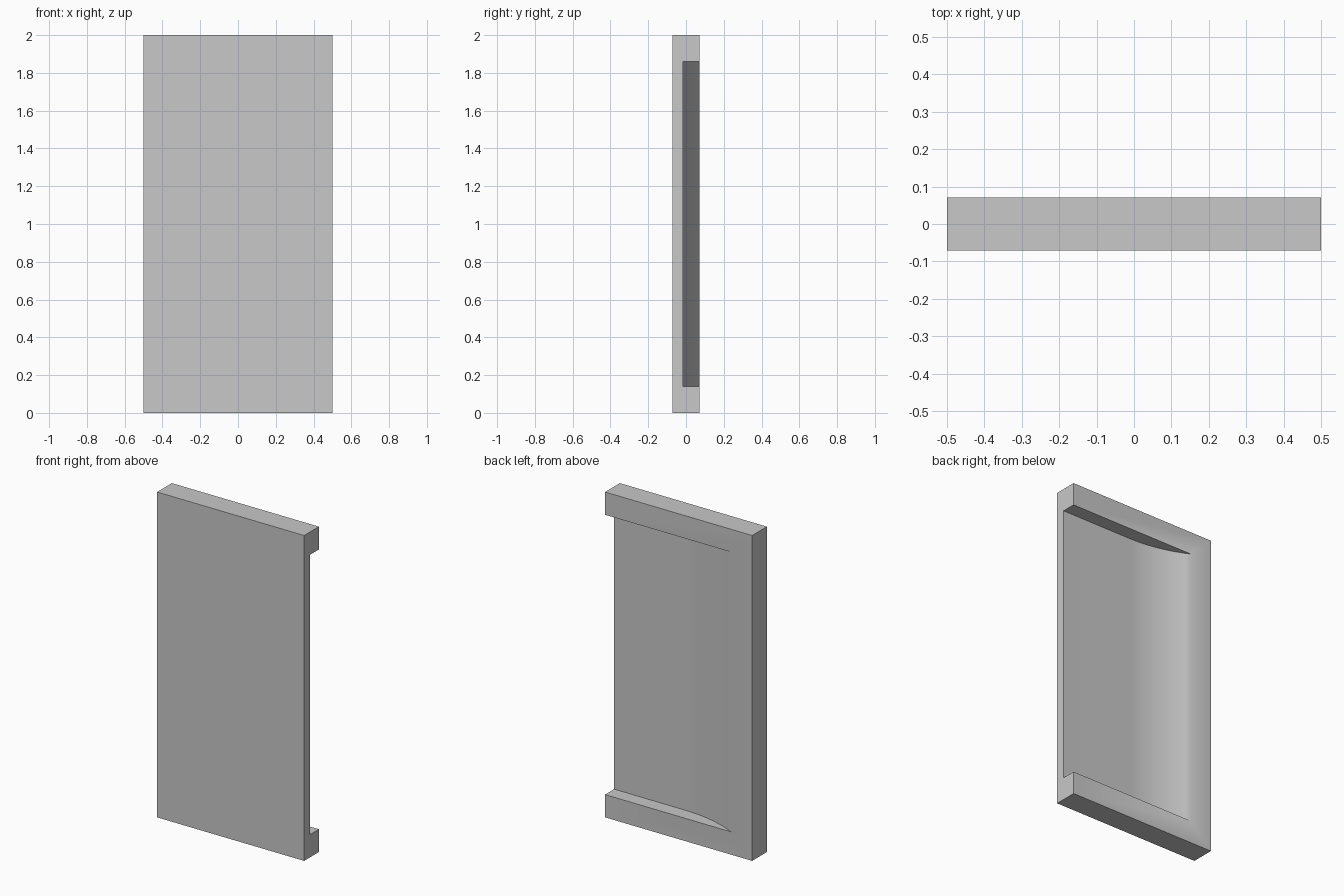
import bpy, bmesh, math

if "Cube" in bpy.data.objects:
    bpy.data.objects.remove(bpy.data.objects["Cube"], do_unlink=True)

HALF_W, HALF_T, HEIGHT = 0.5, 0.0715, 2.0   # panel size
RAIL = 0.14                                 # height of the top and bottom rails
FLOOR_Y = -0.016                            # depth of the recess floor
RIM_X, FLAT_X = -0.355, 0.015               # where the curved scoop ends and starts
SEGMENTS = 12

grey = bpy.data.materials.new("plain grey")
grey.use_nodes = True
grey.diffuse_color = (0.58, 0.58, 0.58, 1)
grey.node_tree.nodes["Principled BSDF"].inputs["Base Color"].default_value = (0.58, 0.58, 0.58, 1)


def extrude_profile(name, points, z0, z1):
    """Closed solid from an xy profile, raised from z0 to z1."""
    bm = bmesh.new()
    face = bm.faces.new([bm.verts.new((x, y, z0)) for x, y in points])
    raised = bmesh.ops.extrude_face_region(bm, geom=[face])["geom"]
    top = [v for v in raised if isinstance(v, bmesh.types.BMVert)]
    bmesh.ops.translate(bm, verts=top, vec=(0, 0, z1 - z0))
    bmesh.ops.recalc_face_normals(bm, faces=bm.faces)
    mesh = bpy.data.meshes.new(name)
    bm.to_mesh(mesh)
    bm.free()
    mesh.materials.append(grey)
    obj = bpy.data.objects.new(name, mesh)
    bpy.context.collection.objects.link(obj)
    return obj


# Panel slab
panel = extrude_profile("panel", [(-HALF_W, -HALF_T), (HALF_W, -HALF_T),
                                  (HALF_W, HALF_T), (-HALF_W, HALF_T)], 0, HEIGHT)

# Hand recess cutter: flat floor, then an arc rising to the back face
length, depth = FLAT_X - RIM_X, HALF_T - FLOOR_Y
radius = (length ** 2 + depth ** 2) / (2 * depth)
sweep = math.asin(length / radius)
arc = []
for i in range(SEGMENTS + 1):
    a = sweep * i / SEGMENTS
    arc.append((FLAT_X - radius * math.sin(a), FLOOR_Y + radius * (1 - math.cos(a))))
# Carry the last segment past the back face for a clean cut
(px, py), (qx, qy) = arc[-2:]
arc[-1] = (2 * qx - px, 2 * qy - py)
outside = HALF_W + 0.2
cutter = extrude_profile("recess_cutter", arc + [(arc[-1][0], 0.3), (outside, 0.3), (outside, FLOOR_Y)],
                         RAIL, HEIGHT - RAIL)
cutter.hide_render = True

# Cut the recess and drop the cutter
cut = panel.modifiers.new("recess", 'BOOLEAN')
cut.operation = 'DIFFERENCE'
cut.solver = 'EXACT'
cut.object = cutter
bpy.ops.object.select_all(action='DESELECT')
panel.select_set(True)
bpy.context.view_layer.objects.active = panel
bpy.ops.object.modifier_apply(modifier=cut.name)
bpy.data.objects.remove(cutter, do_unlink=True)

bpy.ops.object.shade_smooth_by_angle(angle=math.radians(30))
